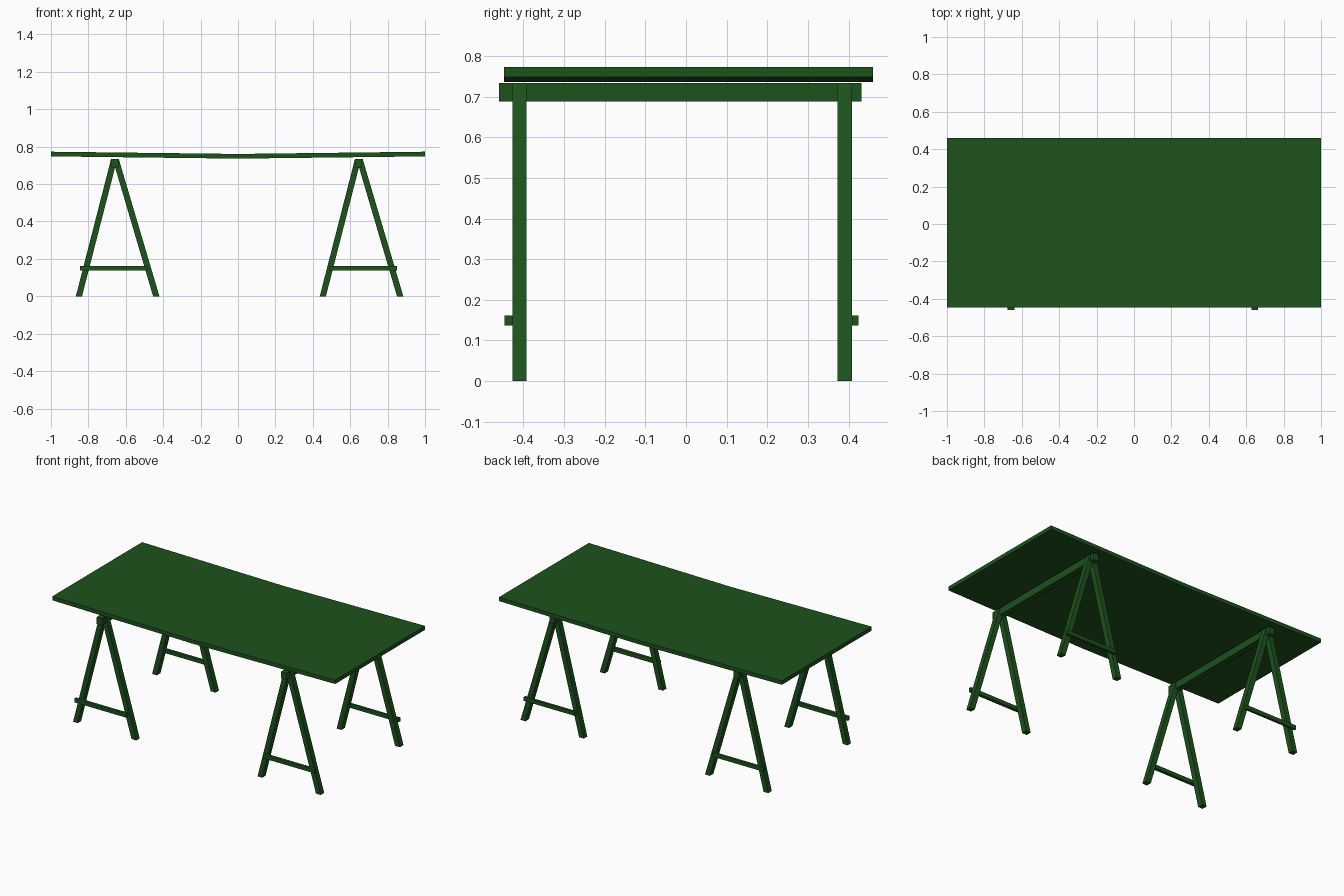
import bpy

if "Cube" in bpy.data.objects:
    bpy.data.objects.remove(bpy.data.objects["Cube"])

mat = bpy.data.materials.new("dark_green")
mat.diffuse_color = (0.012, 0.085, 0.012, 1)
mat.use_nodes = True
mat.node_tree.nodes["Principled BSDF"].inputs["Base Color"].default_value = mat.diffuse_color


def prism(name, profile, y0, y1):
    """Extrude an x-z outline (counter-clockwise from the front) along y."""
    n = len(profile)
    verts = [(x, y, z) for y in (y0, y1) for x, z in profile]
    faces = [tuple(range(n)), tuple(reversed(range(n, 2 * n)))]
    faces += [(i, i + n, (i + 1) % n + n, (i + 1) % n) for i in range(n)]
    mesh = bpy.data.meshes.new(name)
    mesh.from_pydata(verts, [], faces)
    mesh.materials.append(mat)
    ob = bpy.data.objects.new(name, mesh)
    bpy.context.collection.objects.link(ob)
    return ob


def box(name, x0, x1, y0, y1, z0, z1):
    return prism(name, [(x0, z0), (x1, z0), (x1, z1), (x0, z1)], y0, y1)


# tabletop sagging slightly in the middle
prism("tabletop", [(-1, 0.748), (0, 0.736), (1, 0.748),
                   (1, 0.773), (0, 0.761), (-1, 0.773)], -0.447, 0.46)

# two trestles: (side, centre x, stretcher start, stretcher end)
TOP = 0.733
for side, cx, s0, s1 in (("left", -0.658, -0.845, -0.48),
                         ("right", 0.646, 0.49, 0.85)):
    # top beam
    box(side + "_beam", cx - 0.019, cx + 0.018, -0.46, 0.432, 0.688, TOP)
    # splayed legs and low stretcher at both ends
    for end, y0, y1, b0, b1 in (("front", -0.427, -0.392, -0.446, -0.427),
                                ("back", 0.372, 0.408, 0.408, 0.424)):
        prism(f"{side}_{end}_leg_a", [(cx - 0.209, 0), (cx - 0.176, 0),
                                      (cx + 0.012, TOP), (cx - 0.021, TOP)], y0, y1)
        prism(f"{side}_{end}_leg_b", [(cx + 0.204, 0), (cx + 0.238, 0),
                                      (cx + 0.021, TOP), (cx - 0.012, TOP)], y0, y1)
        box(f"{side}_{end}_stretcher", s0, s1, b0, b1, 0.137, 0.162)
